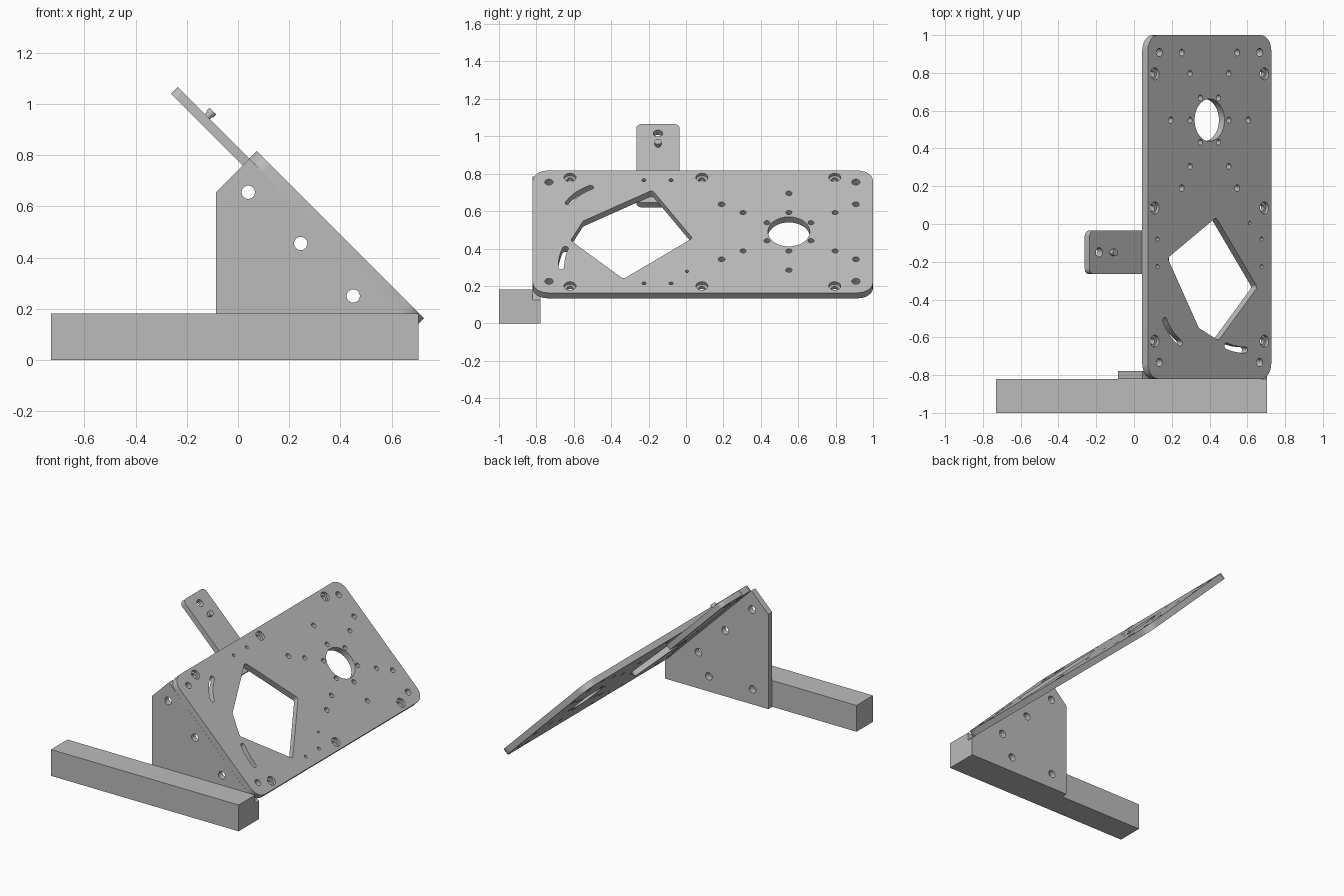
import bpy, bmesh, math
from mathutils import Vector, Matrix

if "Cube" in bpy.data.objects:
    bpy.data.objects.remove(bpy.data.objects["Cube"])

grey = bpy.data.materials.new("plain_grey")
grey.diffuse_color = (0.5, 0.5, 0.5, 1)
grey.use_nodes = True
grey.node_tree.nodes["Principled BSDF"].inputs["Base Color"].default_value = grey.diffuse_color

S = math.sqrt(0.5)


def frame(a, b, c, origin):
    m = Matrix((a, b, c)).transposed().to_4x4()
    m.translation = origin
    return m


# Local frames: outline in the first two axes, thickness along the third
TILT = frame((0, 1, 0), (-S, 0, S), (S, 0, S), (0.40, 0, 0.49))
SIDE = frame((1, 0, 0), (0, 0, 1), (0, -1, 0), (0, -0.778, 0))


def circle(x, y, r, n=24):
    return [(x + r * math.cos(2 * math.pi * i / n), y + r * math.sin(2 * math.pi * i / n))
            for i in range(n)]


def rounded(points, radius, steps=6):
    """Fillet every corner of a polygon."""
    out = []
    for i, p in enumerate(points):
        p = Vector(p)
        d1 = (Vector(points[i - 1]) - p).normalized()
        d2 = (Vector(points[(i + 1) % len(points)]) - p).normalized()
        half = d1.angle(d2) / 2
        centre = p + (d1 + d2).normalized() * radius / math.sin(half)
        s = p + d1 * radius / math.tan(half) - centre
        e = p + d2 * radius / math.tan(half) - centre
        turn = math.atan2(s.x * e.y - s.y * e.x, s.dot(e))
        for k in range(steps + 1):
            out.append(tuple(centre + Matrix.Rotation(turn * k / steps, 2) @ s))
    return out


def slot(p, q, bulge, r, n=8):
    """Curved slot with round ends."""
    p, q = Vector(p), Vector(q)
    d = (q - p).normalized()
    side = Vector((-d.y, d.x))
    mid = [p.lerp(q, i / n) + side * bulge * (1 - (2 * i / n - 1) ** 2) for i in range(n + 1)]
    end = [math.pi * i / n for i in range(1, n)]
    left = [m + side * r for m in mid]
    right = [m - side * r for m in mid]
    cap_q = [q + (side * math.cos(t) + d * math.sin(t)) * r for t in end]
    cap_p = [p + (-side * math.cos(t) - d * math.sin(t)) * r for t in end]
    return [tuple(v) for v in left + cap_q + right[::-1] + cap_p]


def prism(name, outlines, c0, c1, m):
    bm = bmesh.new()
    for pts in outlines:
        low = [bm.verts.new(m @ Vector((x, y, c0))) for x, y in pts]
        top = [bm.verts.new(m @ Vector((x, y, c1))) for x, y in pts]
        bm.faces.new(low[::-1])
        bm.faces.new(top)
        for i in range(len(pts)):
            j = (i + 1) % len(pts)
            bm.faces.new((low[i], low[j], top[j], top[i]))
    bmesh.ops.recalc_face_normals(bm, faces=bm.faces)
    me = bpy.data.meshes.new(name)
    bm.to_mesh(me)
    bm.free()
    me.materials.append(grey)
    ob = bpy.data.objects.new(name, me)
    bpy.context.collection.objects.link(ob)
    return ob


def activate(ob):
    bpy.ops.object.select_all(action='DESELECT')
    ob.select_set(True)
    bpy.context.view_layer.objects.active = ob


def cut(ob, outlines, c0, c1, m):
    cutter = prism("cutter", outlines, c0, c1, m)
    cutter.hide_render = True
    mod = ob.modifiers.new("cut", 'BOOLEAN')
    mod.operation, mod.solver, mod.object = 'DIFFERENCE', 'EXACT', cutter
    activate(ob)
    bpy.ops.object.modifier_apply(modifier=mod.name)
    bpy.data.objects.remove(cutter)


def up(z):
    """Height on the tilted face to distance along its slope."""
    return (z - 0.49) / S


def box(x0, x1, y0, y1):
    return [(x0, y0), (x1, y0), (x1, y1), (x0, y1)]


# Base beam
beam = prism("base_beam", [box(-0.73, 0.705, 0, 0.182)], 0.042, 0.222, SIDE)

# Triangular side bracket with bolt holes
bracket = prism("side_bracket", [[(-0.085, 0), (0.705, 0), (0.705, 0.125), (0.045, 0.785),
                                  (-0.085, 0.655)]], 0, 0.042, SIDE)
bolts = [(0.04, 0.655), (0.245, 0.455), (0.45, 0.25), (0.37, 0.105), (0.035, 0.105)]
cut(bracket, [circle(x, z, 0.026) for x, z in bolts], -0.02, 0.06, SIDE)

# Tilted main panel
T = 0.042
panel = prism("tilted_panel", [rounded(box(-0.82, 1.0, -0.462, 0.462), 0.08)], -T, 0, TILT)

# Large openings and adjustment slots
window = [(y, up(z)) for y, z in [(-0.18, 0.712), (-0.55, 0.547), (-0.617, 0.443),
                                  (-0.335, 0.237), (0.035, 0.455)]]
holes = [rounded(window, 0.018), circle(0.55, 0, 0.112, 48),
         slot((-0.63, up(0.645)), (-0.51, up(0.727)), 0.012, 0.016),
         slot((-0.645, up(0.4)), (-0.667, up(0.3)), -0.006, 0.016)]

# Mounting holes, mirrored about the panel's centre line: (y, slope offset, radius)
pattern = [(0.19, 0.208, 0.018), (0.305, 0.145, 0.016), (0.55, 0.29, 0.017),
           (0.55, 0.145, 0.016), (0.797, 0.145, 0.016), (0.908, 0.208, 0.018),
           (0.433, 0.068, 0.016), (0.668, 0.068, 0.016),
           (-0.733, 0.375, 0.022), (0.908, 0.375, 0.022),
           (-0.225, 0.39, 0.011), (-0.08, 0.39, 0.011)]
screws = [(y, s * 0.41) for y in (-0.62, 0.085, 0.795) for s in (1, -1)]
holes += [circle(y, s * v, r) for y, v, r in pattern for s in (1, -1)]
holes += [circle(y, v, 0.018) for y, v in screws]
holes.append(circle(0.005, up(0.278), 0.009))
cut(panel, holes, -T - 0.02, 0.02, TILT)

# Counterbores for the screws
cut(panel, [circle(y, v, 0.032) for y, v in screws], -0.02, 0.02, TILT)

# Arm fixed under the panel
arm = prism("support_arm", [rounded(box(-0.265, -0.035, 0.262, 0.856), 0.03)],
            -T - 0.037, -T, TILT)
cut(arm, [circle(-0.15, 0.785, 0.025)] + [circle(y, 0.39, 0.011) for y in (-0.225, -0.08)],
    -0.1, 0, TILT)

# Peg with a narrow neck
neck = prism("peg_neck", [circle(-0.15, 0.693, 0.014)], -T - 0.01, -T + 0.012, TILT)
head = prism("peg_head", [circle(-0.15, 0.693, 0.019)], -T + 0.012, -0.012, TILT)

for ob in (bracket, panel, arm, neck, head):
    activate(ob)
    bpy.ops.object.shade_smooth_by_angle(angle=math.radians(30))
